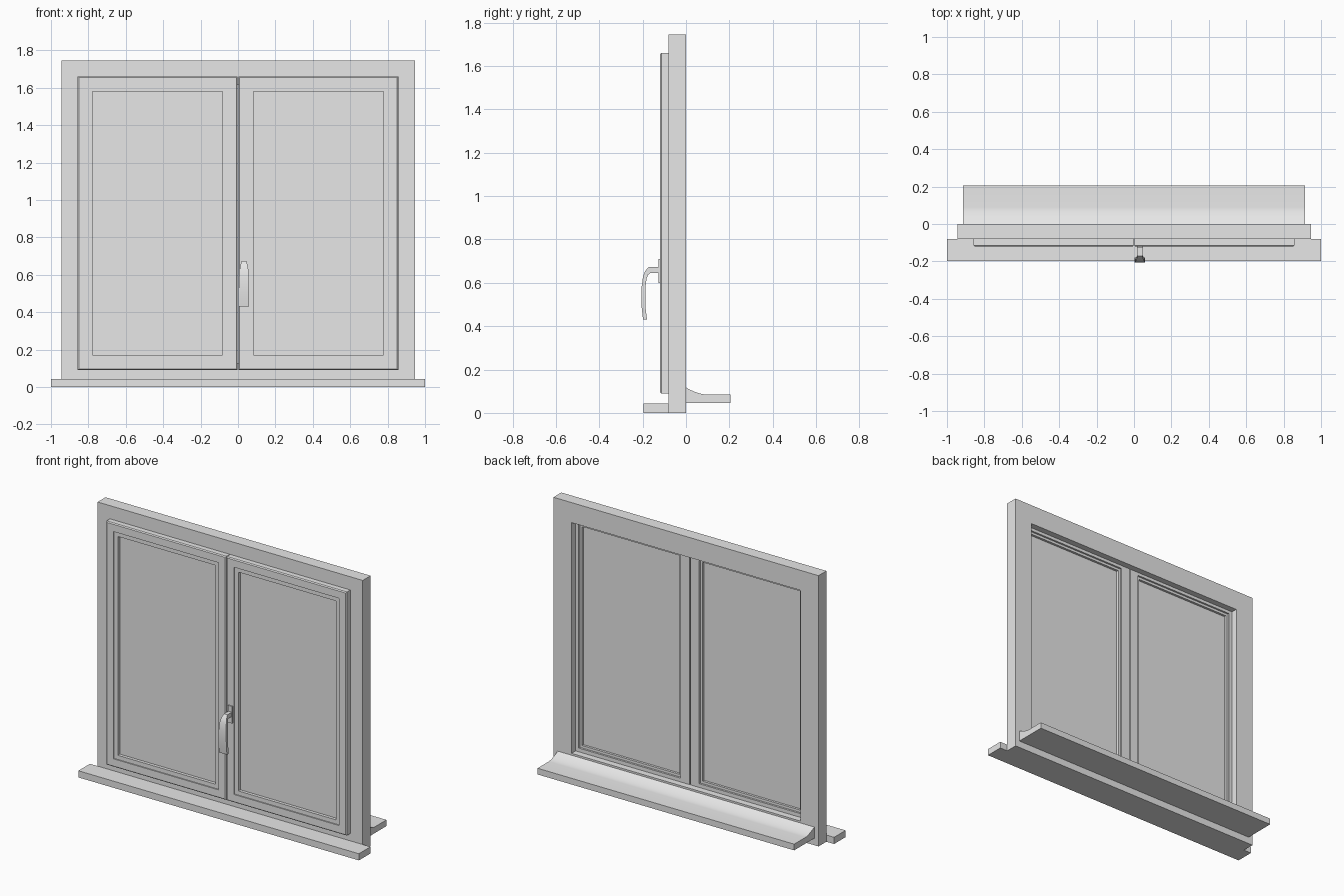
import bpy, bmesh, math

old = bpy.data.objects.get("Cube")
if old:
    bpy.data.objects.remove(old, do_unlink=True)

GREY = (0.8, 0.8, 0.8, 1.0)
mat = bpy.data.materials.new("light_grey")
mat.use_nodes = True
mat.diffuse_color = GREY
mat.node_tree.nodes["Principled BSDF"].inputs["Base Color"].default_value = GREY


def finish(name, bm, smooth=False):
    bmesh.ops.recalc_face_normals(bm, faces=bm.faces)
    mesh = bpy.data.meshes.new(name)
    bm.to_mesh(mesh)
    bm.free()
    mesh.materials.append(mat)
    obj = bpy.data.objects.new(name, mesh)
    bpy.context.collection.objects.link(obj)
    if smooth:
        bpy.ops.object.select_all(action='DESELECT')
        obj.select_set(True)
        bpy.context.view_layer.objects.active = obj
        bpy.ops.object.shade_smooth_by_angle(angle=math.radians(35))
    return obj


def loft(name, loops, closed=False, smooth=False):
    """Skin four-cornered or longer loops; close into a ring or cap the ends."""
    bm = bmesh.new()
    rows = [[bm.verts.new(p) for p in loop] for loop in loops]
    pairs = list(zip(rows, rows[1:]))
    if closed:
        pairs.append((rows[-1], rows[0]))
    for a, b in pairs:
        n = len(a)
        for i in range(n):
            j = (i + 1) % n
            bm.faces.new((a[i], a[j], b[j], b[i]))
    if not closed:
        bm.faces.new(rows[0])
        bm.faces.new(rows[-1])
    return finish(name, bm, smooth)


def rect(x0, x1, z0, z1, y):
    return [(x0, y, z0), (x1, y, z0), (x1, y, z1), (x0, y, z1)]


def box(name, x0, x1, y0, y1, z0, z1):
    return loft(name, [rect(x0, x1, z0, z1, y) for y in (y0, y1)])


# Fixed outer frame
OUT, TOP, RIM = 0.945, 1.745, 0.129
loft("outer_frame",
     [rect(-OUT + d, OUT - d, d, TOP - d, y)
      for d, y in ((0, -0.08), (RIM, -0.08), (RIM, 0), (0, 0))], closed=True)

# Sash section: inset at the hinge side, inset at the meeting side, depth
SECTION = [
    (0.006, 0.005, -0.12), (0.053, 0.053, -0.12), (0.053, 0.053, -0.113),
    (0.08, 0.08, -0.113), (0.08, 0.08, -0.052), (0.064, 0.064, -0.052),
    (0.064, 0.064, -0.04), (0.04, 0.002, -0.04), (0.04, 0.002, -0.08),
    (0, 0, -0.08), (0, 0, -0.114),
]
for side, s in (("left", 1), ("right", -1)):
    loft(side + "_sash",
         [rect(s * (0.002 + m), s * (0.857 - d), 0.09 + d, 1.66 - d, y)
          for d, m, y in SECTION], closed=True)
    box(side + "_pane", s * 0.075, s * 0.785, -0.093, -0.067, 0.16, 1.59)

# Inner sill board at the front
box("front_sill", -1, 1, -0.197, -0.08, 0, 0.043)

# Rear sill with a concave upstand against the frame
profile = [(0, 0.045), (0.205, 0.045), (0.205, 0.085)]
for i in range(9):
    t = 1 - i / 8
    profile.append((0.09 * t, 0.085 + 0.032 * (1 - t) ** 1.6))
loft("rear_sill", [[(x, y, z) for y, z in profile] for x in (-0.915, 0.915)],
     smooth=True)

# Handle: outer y z, inner y z, half width, from the grip tip to the neck
HX = 0.032
GRIP = [
    (-0.198, 0.43, -0.18, 0.43, 0.028), (-0.204, 0.48, -0.186, 0.48, 0.028),
    (-0.206, 0.53, -0.188, 0.53, 0.028), (-0.205, 0.58, -0.187, 0.58, 0.026),
    (-0.198, 0.63, -0.182, 0.62, 0.023), (-0.188, 0.655, -0.175, 0.637, 0.018),
    (-0.172, 0.673, -0.165, 0.645, 0.013), (-0.12, 0.673, -0.12, 0.645, 0.012),
]
loft("handle",
     [[(HX - w, yo, zo), (HX + w, yo, zo), (HX + w, yi, zi), (HX - w, yi, zi)]
      for yo, zo, yi, zi, w in GRIP], smooth=True)
box("handle_plate", HX - 0.015, HX + 0.015, -0.127, -0.119, 0.6, 0.71)
